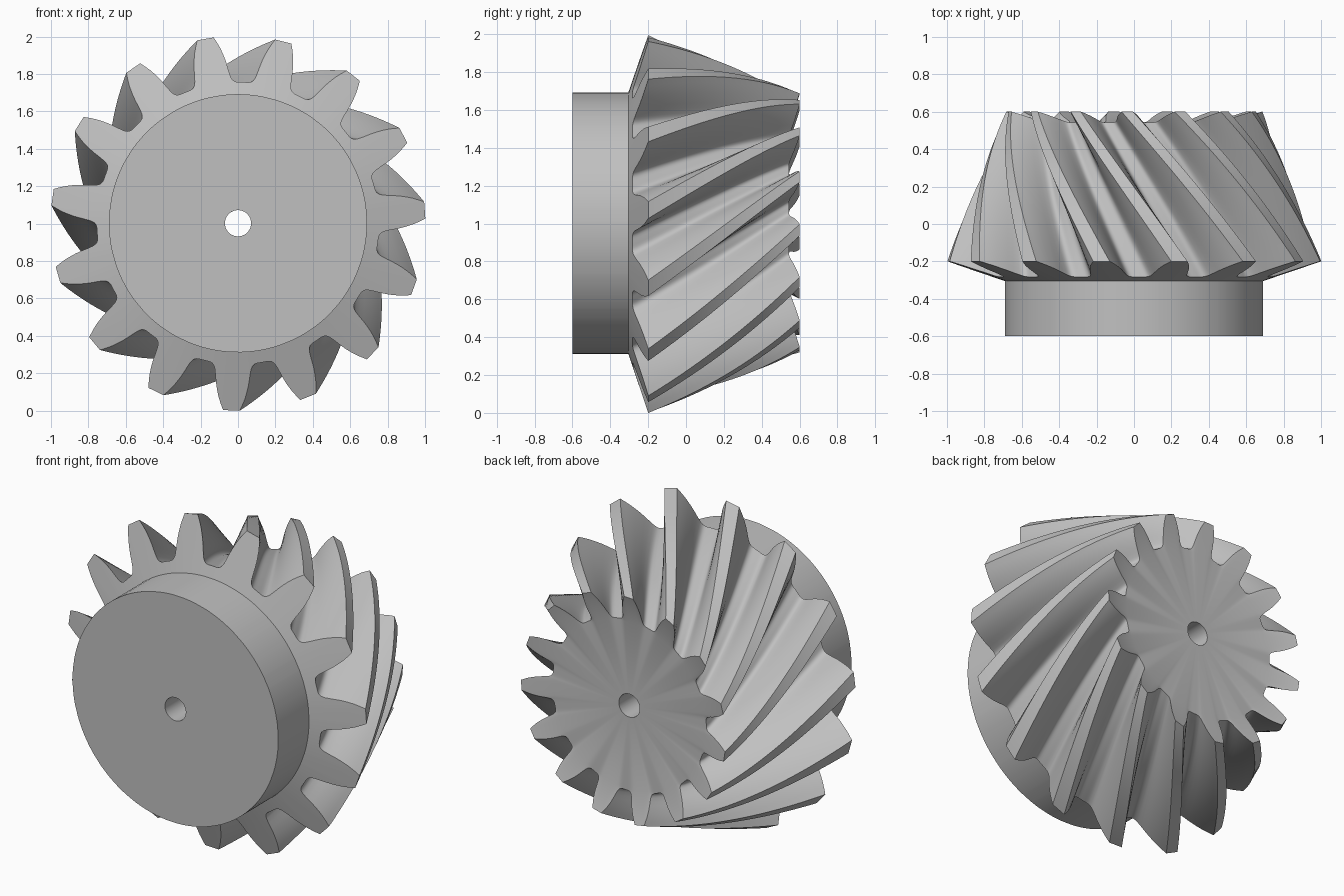
import bpy, bmesh, math

old = bpy.data.objects.get("Cube")
if old:
    bpy.data.objects.remove(old)

TEETH = 15
PHASE = math.radians(4.0)      # angle of the first tooth
CENTRE_Z = 1.002
APEX_Y = 2.34                  # where the tooth lines converge
SMALL = 0.685                  # scale of the small end
TWIST = math.radians(41)
SLICES = 36
BORE, HUB = 0.07, 0.69
HUB_BACK, HUB_FRONT = -0.305, -0.6

steel = bpy.data.materials.new("steel_grey")
steel.use_nodes = True
GREY = (0.53, 0.53, 0.53, 1)
steel.diffuse_color = GREY
steel.node_tree.nodes["Principled BSDF"].inputs["Base Color"].default_value = GREY

# Half of one tooth: radius and half angle, from the gap floor up to the tip
half = [(0.755, 10.9), (0.755, 9.9), (0.757, 9.1), (0.761, 8.4), (0.768, 7.8),
        (0.778, 7.35), (0.79, 7.0), (0.82, 6.45), (0.85, 6.0), (0.88, 5.5),
        (0.91, 4.9), (0.94, 4.25), (0.97, 3.45), (1.002, 2.55)]
tooth = [(r, -a) for r, a in half] + [(r, a) for r, a in reversed(half)]
outline = [(r, PHASE + math.radians(a) + i * math.tau / TEETH)
           for i in range(TEETH) for r, a in tooth]


def place(r, angle, y):
    return (r * math.cos(angle), y, CENTRE_Z + r * math.sin(angle))


def circle(r, y, turn=0.0):
    return [place(r, a + turn, y) for _, a in outline]


def tooth_ring(s):
    """Tooth outline scaled toward the apex and turned along the spiral."""
    turn = TWIST * (1 / s - 1) / (1 / SMALL - 1)
    ring = []
    for r, a in outline:
        y = -0.2 - (1 - r) * 0.339
        ring.append(place(r * s, a + turn, APEX_Y - s * (APEX_Y - y)))
    return ring


def skin(name, rings):
    """Join consecutive rings with quads."""
    bm = bmesh.new()
    loops = [[bm.verts.new(p) for p in ring] for ring in rings]
    n = len(outline)
    for a, b in zip(loops, loops[1:]):
        for i in range(n):
            j = (i + 1) % n
            bm.faces.new((a[i], b[i], b[j], a[j]))
    bmesh.ops.recalc_face_normals(bm, faces=bm.faces)
    # The outermost face must look away from the axis
    far = max(bm.faces, key=lambda f: math.hypot(
        f.calc_center_median().x, f.calc_center_median().z - CENTRE_Z))
    c = far.calc_center_median()
    if far.normal.x * c.x + far.normal.z * (c.z - CENTRE_Z) < 0:
        bmesh.ops.reverse_faces(bm, faces=bm.faces)
    mesh = bpy.data.meshes.new(name)
    bm.to_mesh(mesh)
    bm.free()
    obj = bpy.data.objects.new(name, mesh)
    bpy.context.collection.objects.link(obj)
    mesh.materials.append(steel)
    bpy.ops.object.select_all(action='DESELECT')
    obj.select_set(True)
    bpy.context.view_layer.objects.active = obj
    bpy.ops.object.shade_smooth_by_angle(angle=math.radians(30))
    return obj


# Hub: front face with the bore, and the cylindrical rim
skin("hub", [circle(BORE, HUB_FRONT), circle(HUB, HUB_FRONT), circle(HUB, HUB_BACK)])

# Toothed body: back cone, spiral teeth, small end disc and bore wall
slices = [tooth_ring(1 - (1 - SMALL) * k / SLICES) for k in range(SLICES + 1)]
disc_y = min(p[1] for p in slices[-1])
skin("toothed_body",
     [circle(HUB, HUB_BACK)] + slices
     + [circle(0.505, disc_y, TWIST), circle(BORE, disc_y, TWIST),
        circle(BORE, HUB_FRONT, TWIST)])
